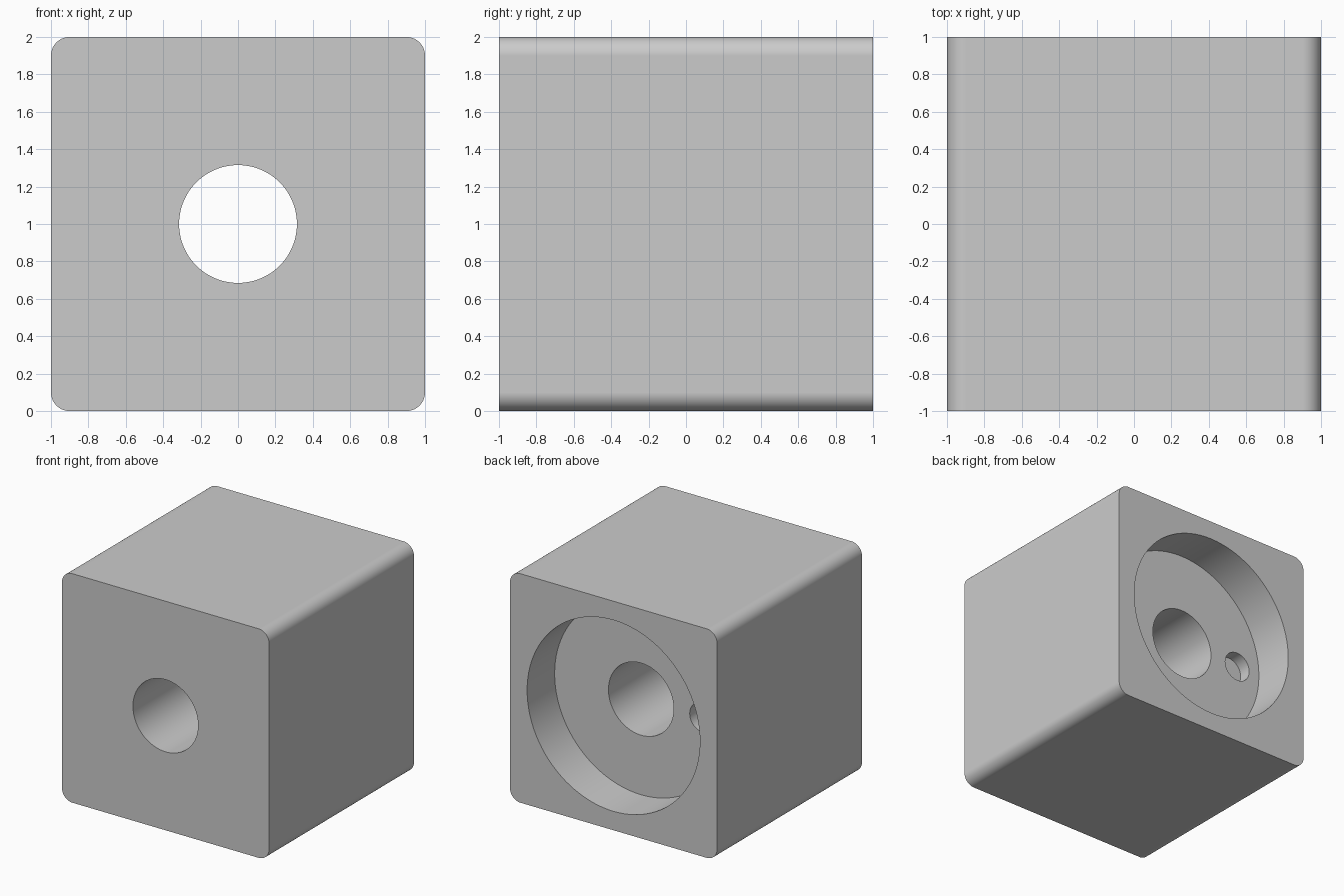
import bpy, bmesh, math
from mathutils import Matrix

if "Cube" in bpy.data.objects:
    bpy.data.objects.remove(bpy.data.objects["Cube"])

grey = bpy.data.materials.new("light grey")
grey.diffuse_color = (0.6, 0.6, 0.6, 1)
grey.use_nodes = True
grey.node_tree.nodes["Principled BSDF"].inputs["Base Color"].default_value = grey.diffuse_color


def make_object(name, bm):
    mesh = bpy.data.meshes.new(name)
    bm.to_mesh(mesh)
    bm.free()
    obj = bpy.data.objects.new(name, mesh)
    mesh.materials.append(grey)
    bpy.context.collection.objects.link(obj)
    return obj


def cutter(name, radius, y0, y1, x=0.0):
    """Cylinder along y, at mid height."""
    bm = bmesh.new()
    place = Matrix.Translation((x, (y0 + y1) / 2, 1)) @ Matrix.Rotation(math.pi / 2, 4, 'X')
    bmesh.ops.create_cone(bm, cap_ends=True, segments=96, radius1=radius,
                          radius2=radius, depth=y1 - y0, matrix=place)
    obj = make_object(name, bm)
    obj.hide_render = True
    return obj


# Cube with its four front-to-back edges rounded
bm = bmesh.new()
bmesh.ops.create_cube(bm, size=2, matrix=Matrix.Translation((0, 0, 1)))
long_edges = [e for e in bm.edges if abs(e.verts[0].co.y - e.verts[1].co.y) > 1]
bmesh.ops.bevel(bm, geom=long_edges, offset=0.1, segments=16, profile=0.5, affect='EDGES')
block = make_object("block", bm)

# Through bore, wide recess in the back, small blind pin hole in its floor
FLOOR = 0.62
cutters = [
    cutter("bore_cutter", 0.315, -1.2, 1.2),
    cutter("recess_cutter", 0.835, FLOOR, 1.2),
    cutter("pin_hole_cutter", 0.13, FLOOR - 0.11, 1.1, x=-0.6),
]
bpy.context.view_layer.objects.active = block
block.select_set(True)
for c in cutters:
    mod = block.modifiers.new(c.name, 'BOOLEAN')
    mod.operation = 'DIFFERENCE'
    mod.solver = 'EXACT'
    mod.object = c
    bpy.ops.object.modifier_apply(modifier=mod.name)
for c in cutters:
    bpy.data.objects.remove(c)

# Smooth rounded surfaces, crisp rims
bpy.ops.object.select_all(action='DESELECT')
block.select_set(True)
bpy.ops.object.shade_smooth_by_angle(angle=math.radians(30))
weighted = block.modifiers.new("weighted_normals", 'WEIGHTED_NORMAL')
weighted.keep_sharp = True
